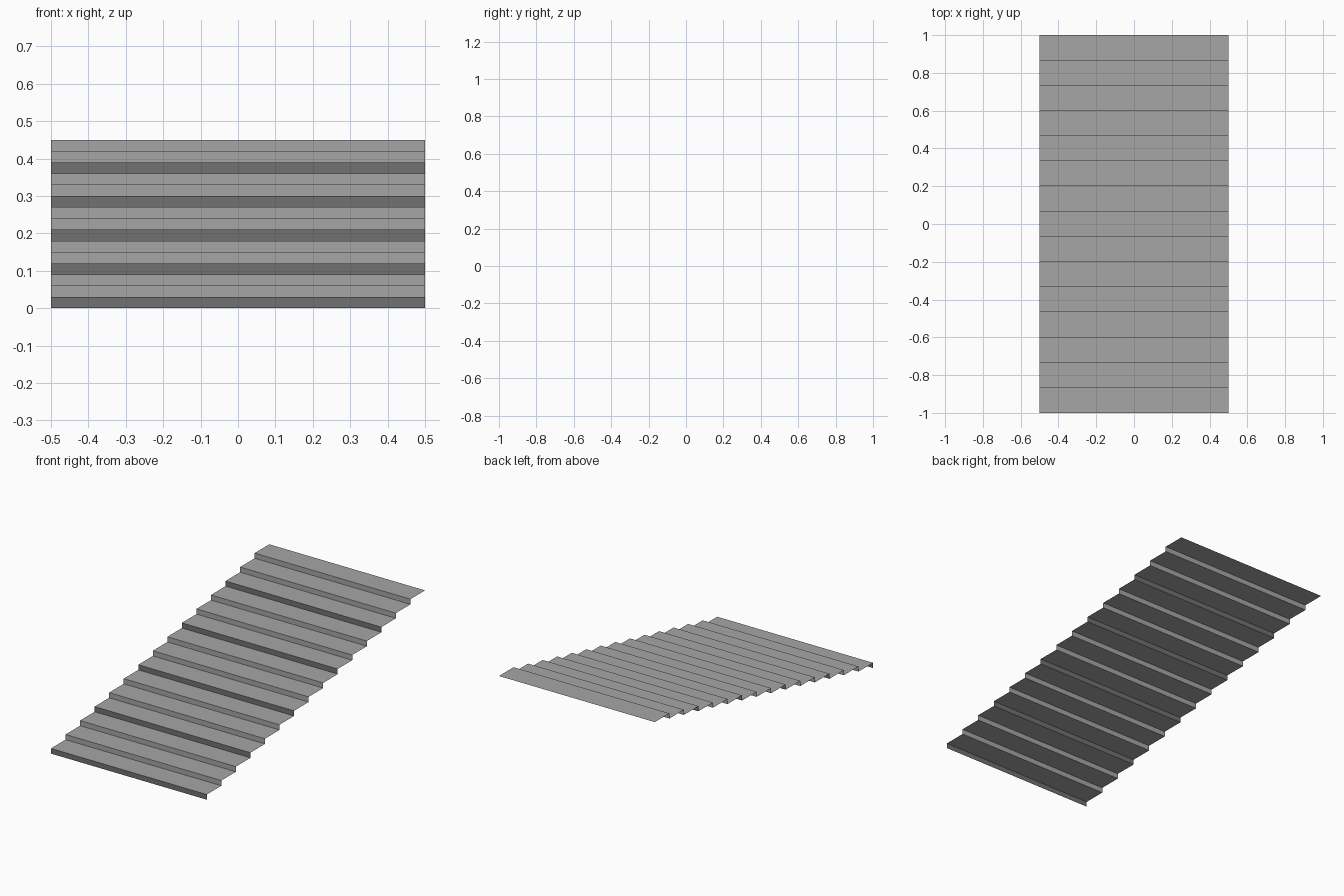
import bpy, bmesh

if "Cube" in bpy.data.objects:
    bpy.data.objects.remove(bpy.data.objects["Cube"])

STEPS = 15
RISE = 0.03
DEPTH = 2.0 / STEPS
HALF_W = 0.5


def material(name, grey):
    m = bpy.data.materials.new(name)
    m.diffuse_color = (grey, grey, grey, 1)
    m.use_nodes = True
    m.node_tree.nodes["Principled BSDF"].inputs["Base Color"].default_value = m.diffuse_color
    return m


light = material("light grey", 0.38)
dark = material("dark grey", 0.165)

# Stepped profile: each step is a riser followed by a tread
profile = [(-1.0, 0.0)]
for i in range(STEPS):
    z = (i + 1) * RISE
    profile += [(-1 + i * DEPTH, z), (-1 + (i + 1) * DEPTH, z)]

# Sweep the profile across the width as an open, zero-thickness sheet
bm = bmesh.new()
rows = [[bm.verts.new((x, y, z)) for x in (-HALF_W, HALF_W)] for y, z in profile]
for k, (a, b) in enumerate(zip(rows, rows[1:])):
    face = bm.faces.new((a[0], a[1], b[1], b[0]))
    # Every third riser is dark
    face.material_index = 1 if k % 6 == 0 else 0

mesh = bpy.data.meshes.new("stair_sheet")
bm.to_mesh(mesh)
bm.free()
mesh.materials.append(light)
mesh.materials.append(dark)
stairs = bpy.data.objects.new("stair_sheet", mesh)
bpy.context.collection.objects.link(stairs)
